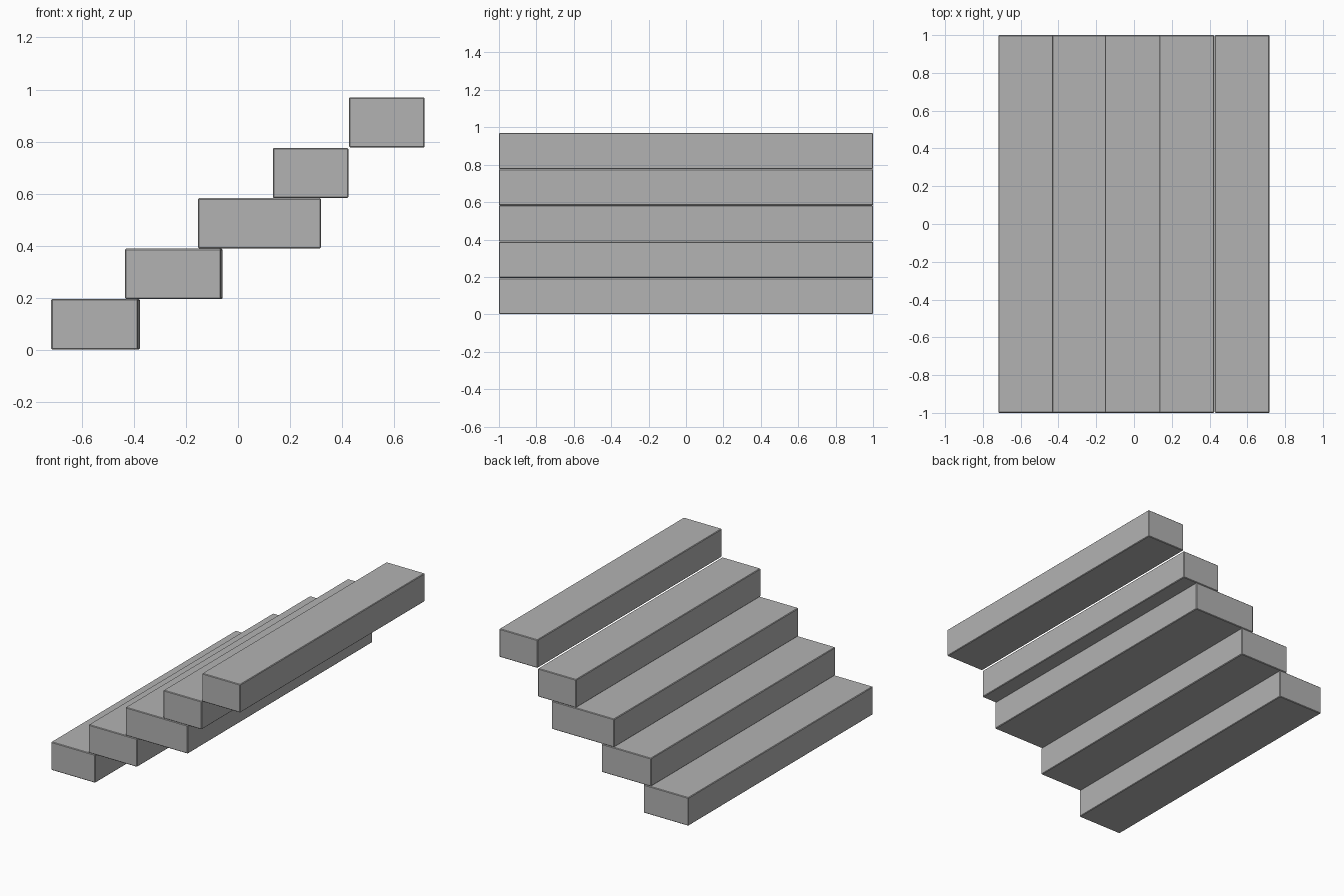
import bpy
import bmesh

cube = bpy.data.objects.get("Cube")
if cube:
    bpy.data.objects.remove(cube, do_unlink=True)

stone = bpy.data.materials.new("grey_stone")
stone.use_nodes = True
grey = (0.45, 0.45, 0.45, 1)
stone.diffuse_color = grey
stone.node_tree.nodes["Principled BSDF"].inputs["Base Color"].default_value = grey

RISE = 0.194


def add_step(name, level, x_min, x_max, back_flare):
    """One long block; back_flare widens its far end slightly."""
    bm = bmesh.new()
    bmesh.ops.create_cube(bm, size=1)
    for v in bm.verts:
        far_end = v.co.y > 0
        if v.co.x < 0:
            v.co.x = x_min
        else:
            v.co.x = x_max + (back_flare if far_end else 0)
        v.co.y = 1 if far_end else -1
        v.co.z = (level + (1 if v.co.z > 0 else 0.005)) * RISE
    mesh = bpy.data.meshes.new(name)
    bm.to_mesh(mesh)
    bm.free()
    mesh.materials.append(stone)
    step = bpy.data.objects.new(name, mesh)
    bpy.context.collection.objects.link(step)
    # Slightly worn edges
    bevel = step.modifiers.new("worn_edges", "BEVEL")
    bevel.width = 0.004
    bevel.segments = 1


# Steps from bottom to top: left edge, right edge, flare
steps = [
    (-0.718, -0.384, 0.007),
    (-0.434, -0.066, 0.007),
    (-0.154, 0.319, 0),
    (0.134, 0.424, 0),
    (0.427, 0.717, 0),
]
for i, (left, right, flare) in enumerate(steps):
    add_step(f"step_{i + 1}", i, left, right, flare)
